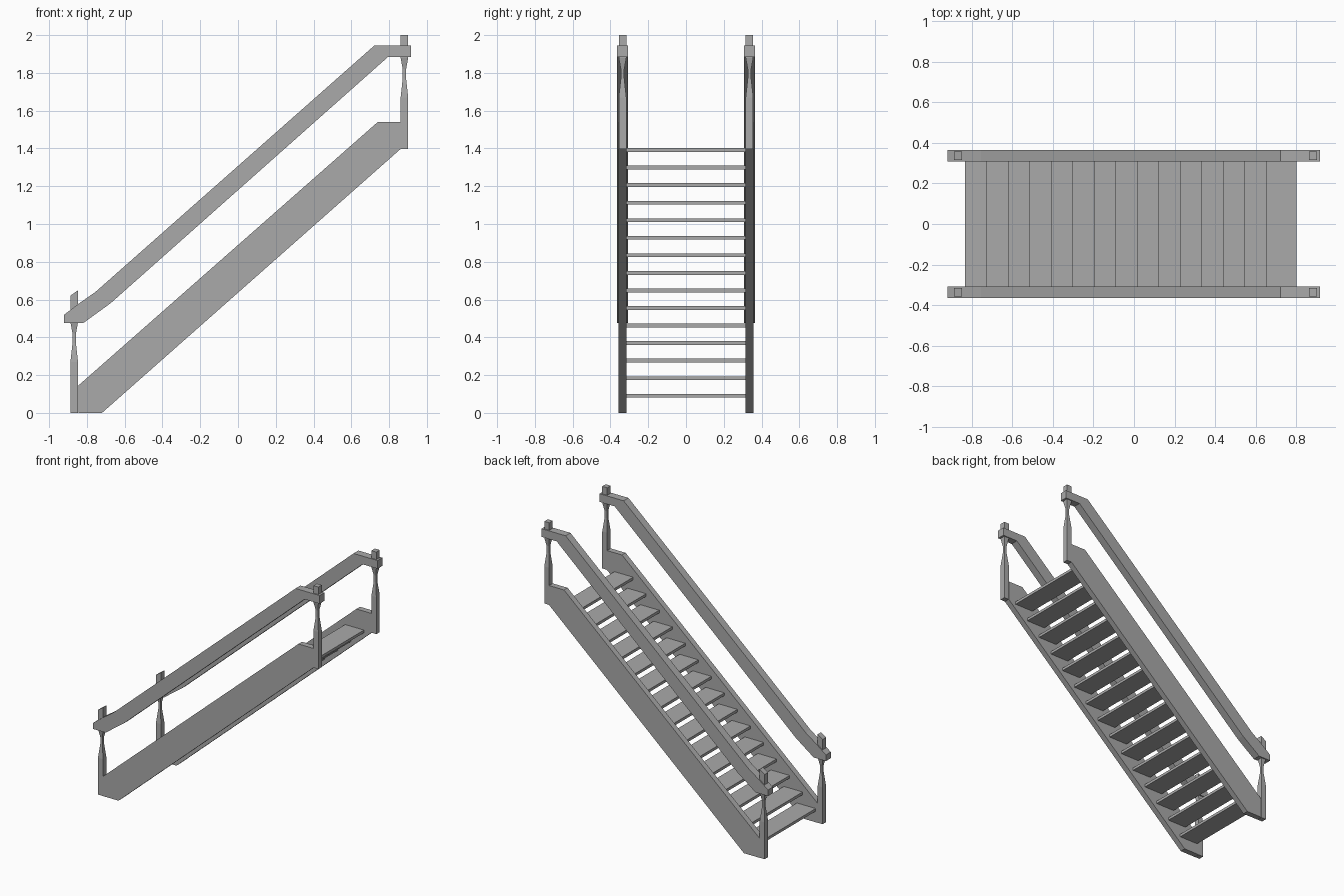
import bpy
import bmesh

cube = bpy.data.objects.get("Cube")
if cube:
    bpy.data.objects.remove(cube, do_unlink=True)

# Single grey finish
GREY = (0.4, 0.4, 0.4, 1.0)
grey = bpy.data.materials.new("plain grey")
grey.use_nodes = True
grey.diffuse_color = GREY
grey.node_tree.nodes["Principled BSDF"].inputs["Base Color"].default_value = GREY


def finish(name, bm):
    bmesh.ops.recalc_face_normals(bm, faces=bm.faces)
    mesh = bpy.data.meshes.new(name)
    bm.to_mesh(mesh)
    bm.free()
    mesh.materials.append(grey)
    obj = bpy.data.objects.new(name, mesh)
    bpy.context.collection.objects.link(obj)
    return obj


def plate(name, profile, y0, y1):
    """Extrude an x-z outline from y0 to y1."""
    bm = bmesh.new()
    face = bm.faces.new([bm.verts.new((x, y0, z)) for x, z in profile])
    result = bmesh.ops.extrude_face_region(bm, geom=[face])
    verts = [g for g in result["geom"] if isinstance(g, bmesh.types.BMVert)]
    bmesh.ops.translate(bm, vec=(0, y1 - y0, 0), verts=verts)
    return finish(name, bm)


def post(name, cx, cy, rings, slant=0.0):
    """Square turned post from (height, half width) rings; slant tilts the top."""
    bm = bmesh.new()
    loops = []
    for i, (z, r) in enumerate(rings):
        tilt = slant if i == len(rings) - 1 else 0
        loops.append([bm.verts.new((cx + sx * r, cy + sy * r, z + sx * tilt))
                      for sx, sy in ((-1, -1), (1, -1), (1, 1), (-1, 1))])
    for low, high in zip(loops, loops[1:]):
        for i in range(4):
            j = (i + 1) % 4
            bm.faces.new((low[i], low[j], high[j], high[i]))
    bm.faces.new(loops[0])
    bm.faces.new(loops[-1])
    return finish(name, bm)


STRINGER = [(-0.845, 0), (-0.72, 0), (0.862, 1.398), (0.862, 1.54),
            (0.74, 1.54), (-0.845, 0.145)]
RAIL = [(-0.92, 0.475), (-0.82, 0.475), (-0.675, 0.58), (0.795, 1.885),
        (0.917, 1.885), (0.917, 1.945), (0.722, 1.945), (-0.755, 0.64),
        (-0.845, 0.577), (-0.92, 0.52)]
HALF = 0.02
NECK = 0.009


def post_rings(bottom, neck, top):
    return [(bottom, HALF), (neck - 0.13, HALF), (neck - 0.03, NECK),
            (neck + 0.02, NECK), (neck + 0.08, HALF), (top, HALF)]


# Sides: stringer, handrail and end posts
for label, side in (("left", 1), ("right", -1)):
    yc = side * 0.336
    plate(f"stringer_{label}", STRINGER, yc - 0.021, yc + 0.021)
    plate(f"handrail_{label}", RAIL, yc - 0.028, yc + 0.028)
    post(f"lower_post_{label}", -0.867, yc, post_rings(0, 0.4, 0.635), 0.014)
    post(f"upper_post_{label}", 0.881, yc, post_rings(1.398, 1.8, 2.0))

# Open treads
for i in range(15):
    x = -0.832 + 0.1058 * i
    z = 0.081 + 0.0929 * i
    plate(f"tread_{i + 1}", [(x, z), (x + 0.152, z), (x + 0.152, z + 0.02), (x, z + 0.02)],
          -0.316, 0.316)
